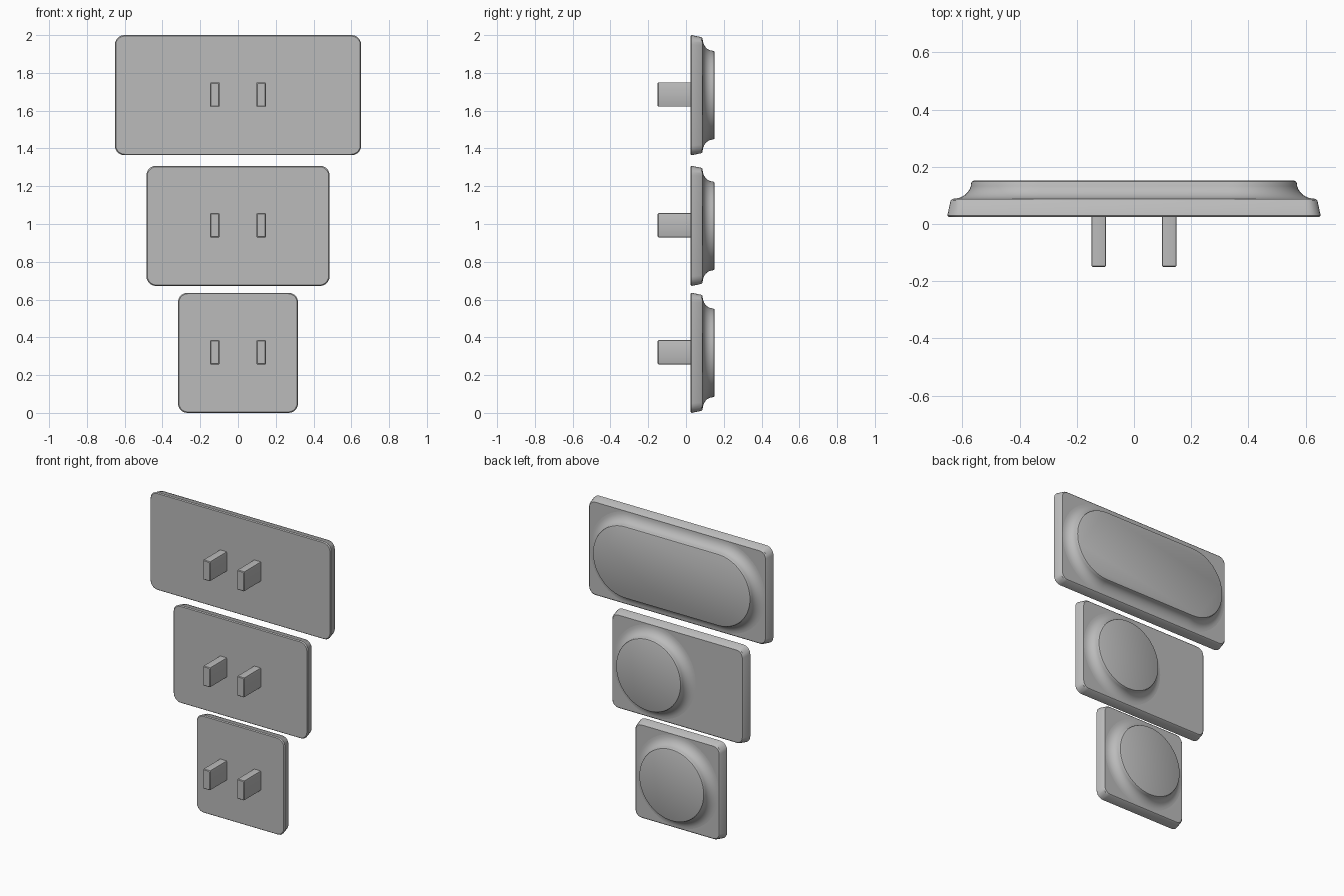
import bpy, bmesh, math

cube = bpy.data.objects.get("Cube")
if cube:
    bpy.data.objects.remove(cube, do_unlink=True)

grey = bpy.data.materials.new("plain_grey")
grey.use_nodes = True
COLOUR = (0.5, 0.5, 0.5, 1)
grey.diffuse_color = COLOUR
grey.node_tree.nodes["Principled BSDF"].inputs["Base Color"].default_value = COLOUR

HALF = 0.318          # half height of every plate
BACK, FRONT = 0.088, 0.024


def outline(hx, hz, r, y, cx, cz, steps):
    """Rounded rectangle in the xz plane."""
    pts = []
    for i, (sx, sz) in enumerate(((1, 1), (-1, 1), (-1, -1), (1, -1))):
        for k in range(steps + 1):
            a = math.pi / 2 * (i + k / steps)
            pts.append((cx + sx * (hx - r) + r * math.cos(a), y,
                        cz + sz * (hz - r) + r * math.sin(a)))
    return pts


def loft(name, rings):
    """Skin a stack of matching outlines and cap both ends."""
    bm = bmesh.new()
    loops = [[bm.verts.new(p) for p in ring] for ring in rings]
    n = len(loops[0])
    for a, b in zip(loops, loops[1:]):
        for i in range(n):
            j = (i + 1) % n
            bm.faces.new((a[i], a[j], b[j], b[i]))
    bm.faces.new(loops[0])
    bm.faces.new(loops[-1])
    bmesh.ops.remove_doubles(bm, verts=bm.verts, dist=1e-5)
    bmesh.ops.recalc_face_normals(bm, faces=bm.faces)
    mesh = bpy.data.meshes.new(name)
    bm.to_mesh(mesh)
    bm.free()
    obj = bpy.data.objects.new(name, mesh)
    bpy.context.collection.objects.link(obj)
    mesh.materials.append(grey)
    bpy.ops.object.select_all(action='DESELECT')
    obj.select_set(True)
    bpy.context.view_layer.objects.active = obj
    bpy.ops.object.shade_smooth_by_angle(angle=math.radians(35))
    return obj


def plate(name, hx, cz):
    # Tapered slab with softened front and back rims
    profile = ((0.005, FRONT), (0, FRONT + 0.006), (0.011, BACK - 0.006), (0.017, BACK))
    loft(name, [outline(hx - d, HALF - d, 0.05 - d / 2, y, 0, cz, 5) for d, y in profile])


def raised_pad(name, cx, cz, stretch):
    # Concave flare rising to a flat, softly rimmed top
    r_top, r_foot, y_top = 0.235, 0.299, 0.143
    profile = [(r_foot, BACK - 0.01)]
    for k in range(9):
        a = math.pi / 2 * k / 8
        profile.append((r_foot - (r_foot - r_top) * math.sin(a),
                        y_top - (y_top - BACK) * math.cos(a)))
    profile += [(r_top - 0.003, y_top + 0.006), (r_top - 0.01, y_top + 0.009)]
    loft(name, [outline(r + stretch, r, r, y, cx, cz, 16) for r, y in profile])


def prong(name, cx, cz):
    # Flat blade with a softened tip
    profile = ((0.004, -0.15), (0, -0.146), (0, FRONT + 0.005))
    loft(name, [outline(0.025 - d, 0.064 - d, 0.004, y, cx, cz, 2) for d, y in profile])


# name, half width, centre height, pad centre, pad straight half length
for name, hx, cz, pad_x, stretch in (
        ("top", 0.652, 1.682, 0, 0.334),
        ("middle", 0.485, 0.99, 0.167, 0),
        ("bottom", HALF, HALF, 0, 0)):
    plate(name + "_plate", hx, cz)
    raised_pad(name + "_raised_pad", pad_x, cz, stretch)
    for side, sx in (("left", 1), ("right", -1)):
        prong(f"{name}_{side}_prong", sx * 0.123, cz + 0.003)
